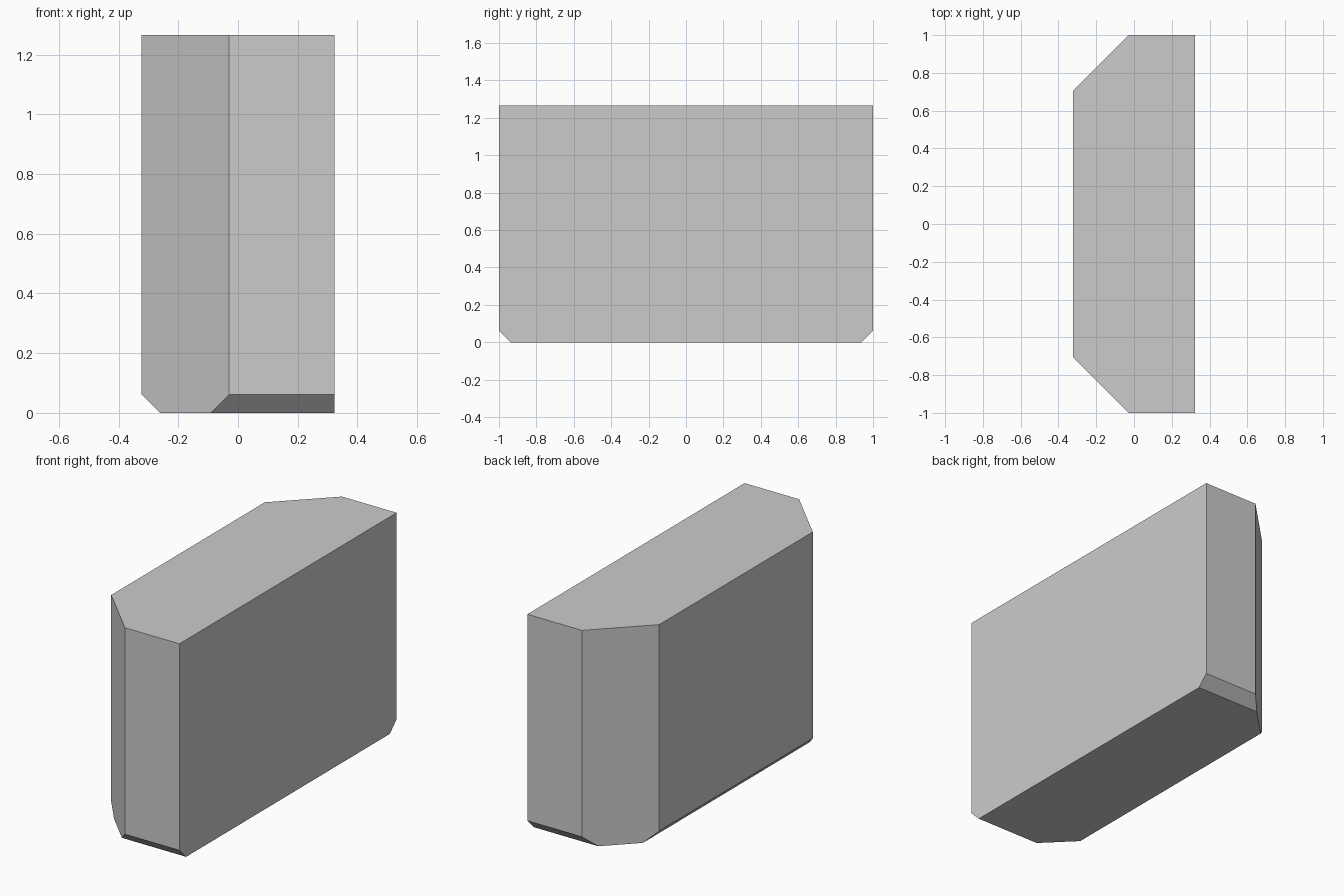
import bpy
import bmesh
from mathutils import Matrix, Vector

if "Cube" in bpy.data.objects:
    bpy.data.objects.remove(bpy.data.objects["Cube"])

HALF_X, HALF_Y, HEIGHT = 0.3225, 1.0, 1.265
CORNER = 0.293   # size of the upright corner cuts on the left side
LOWER = 0.062    # size of the bevel under the left, front and back edges


def slice_off(bm, point, normal):
    """Remove everything beyond a plane and cap the opening."""
    cut = bmesh.ops.bisect_plane(
        bm, geom=bm.verts[:] + bm.edges[:] + bm.faces[:], dist=1e-6,
        plane_co=Vector(point), plane_no=Vector(normal), clear_outer=True)
    edges = [e for e in cut["geom_cut"] if isinstance(e, bmesh.types.BMEdge)]
    bmesh.ops.contextual_create(bm, geom=edges)


# Plain block standing on the ground
bm = bmesh.new()
bmesh.ops.create_cube(
    bm, size=1,
    matrix=Matrix.Translation((0, 0, HEIGHT / 2))
    @ Matrix.Diagonal((2 * HALF_X, 2 * HALF_Y, HEIGHT, 1)))

# Bevel under the left edge
slice_off(bm, (-HALF_X + LOWER, 0, 0), (-1, 0, -1))

# Bevel under each end, then the upright corner cut beside it
for side in (-1, 1):
    slice_off(bm, (0, side * (HALF_Y - LOWER), 0), (0, side, -1))
    slice_off(bm, (-HALF_X, side * (HALF_Y - CORNER), 0), (-1, side, 0))

bmesh.ops.recalc_face_normals(bm, faces=bm.faces[:])
mesh = bpy.data.meshes.new("chamfered_block")
bm.to_mesh(mesh)
bm.free()
block = bpy.data.objects.new("chamfered_block", mesh)
bpy.context.collection.objects.link(block)
